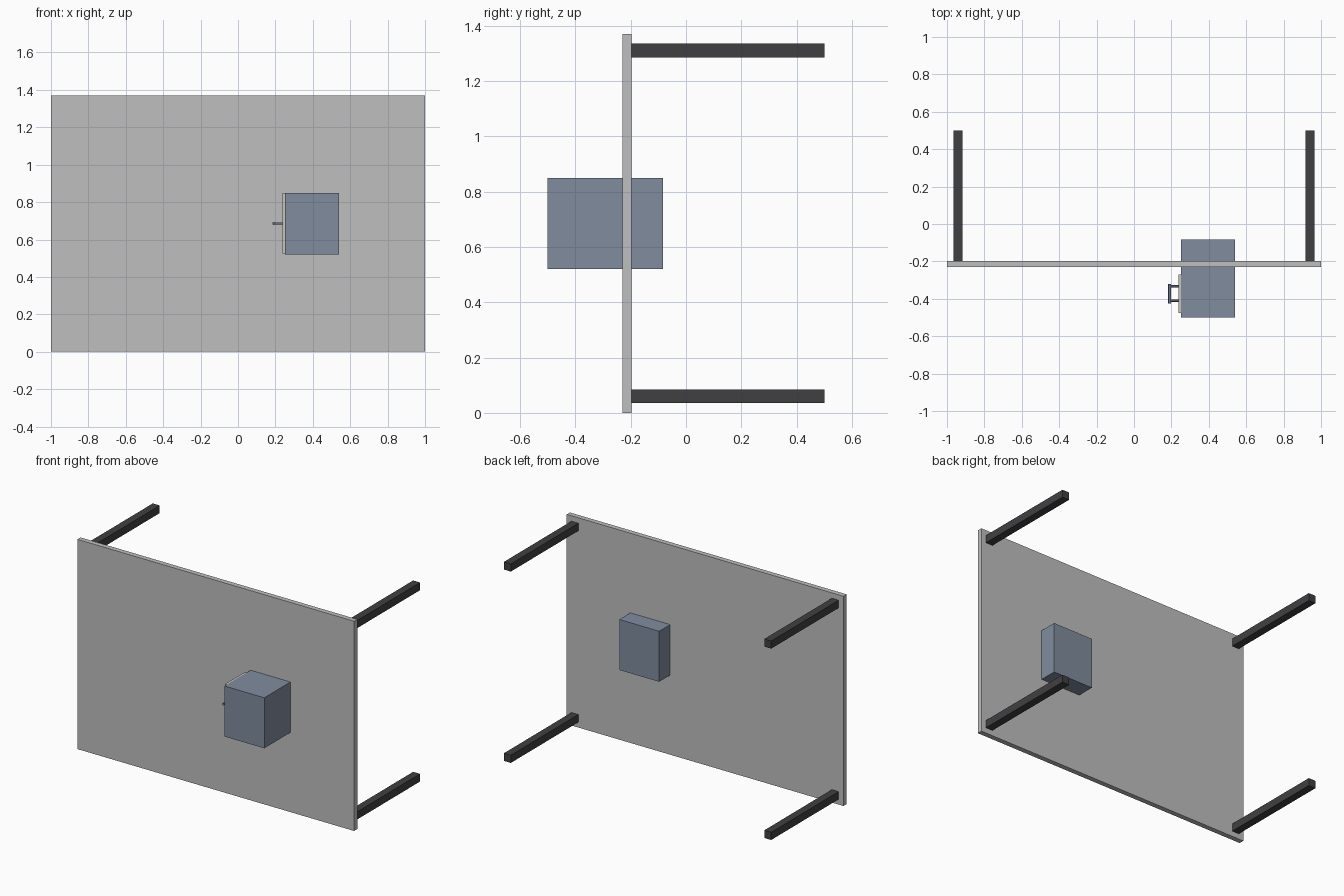
import bpy
from mathutils import Vector

if "Cube" in bpy.data.objects:
    bpy.data.objects.remove(bpy.data.objects["Cube"], do_unlink=True)


def make_material(name, color):
    mat = bpy.data.materials.new(name)
    mat.use_nodes = True
    rgba = (*color, 1.0)
    mat.diffuse_color = rgba
    mat.node_tree.nodes["Principled BSDF"].inputs["Base Color"].default_value = rgba
    return mat


light_grey = make_material("light grey", (0.52, 0.52, 0.52))
charcoal = make_material("charcoal", (0.051, 0.051, 0.055))
slate_blue = make_material("slate blue", (0.216, 0.262, 0.342))
pale_front = make_material("pale grey", (0.57, 0.56, 0.52))
handle_metal = make_material("steel blue", (0.15, 0.19, 0.25))


def box(name, low, high, mat):
    low, high = Vector(low), Vector(high)
    bpy.ops.mesh.primitive_cube_add(size=1, location=(low + high) / 2)
    obj = bpy.context.object
    obj.name = name
    obj.scale = high - low
    bpy.ops.object.transform_apply(location=False, rotation=False, scale=True)
    obj.data.materials.append(mat)
    return obj


def rod(name, start, end, radius, mat):
    start, end = Vector(start), Vector(end)
    axis = end - start
    bpy.ops.mesh.primitive_cylinder_add(vertices=16, radius=radius,
                                        depth=axis.length, location=(start + end) / 2)
    obj = bpy.context.object
    obj.name = name
    obj.rotation_euler = axis.to_track_quat("Z", "Y").to_euler()
    obj.data.materials.append(mat)
    bpy.ops.object.shade_smooth_by_angle()
    return obj


# Upright table top
box("table_top", (-1, -0.23, 0), (1, -0.197, 1.37), light_grey)

# Four legs reaching backwards
for side, x in (("right", -0.941), ("left", 0.941)):
    for level, z in (("lower", 0.06), ("upper", 1.31)):
        box(f"{side}_{level}_leg", (x - 0.025, -0.197, z - 0.025),
            (x + 0.025, 0.5, z + 0.025), charcoal)

# Drawer cabinet passing through the top
box("cabinet", (0.252, -0.5, 0.52), (0.54, -0.083, 0.85), slate_blue)
box("drawer_front", (0.237, -0.475, 0.525), (0.252, -0.27, 0.848), pale_front)

# Drawer pull: a bar on two posts
handle_z = 0.686
rod("handle_bar", (0.191, -0.425, handle_z), (0.191, -0.32, handle_z), 0.008, handle_metal)
for label, y in (("front", -0.41), ("back", -0.333)):
    rod(f"handle_{label}_post", (0.191, y, handle_z), (0.24, y, handle_z), 0.006, handle_metal)
